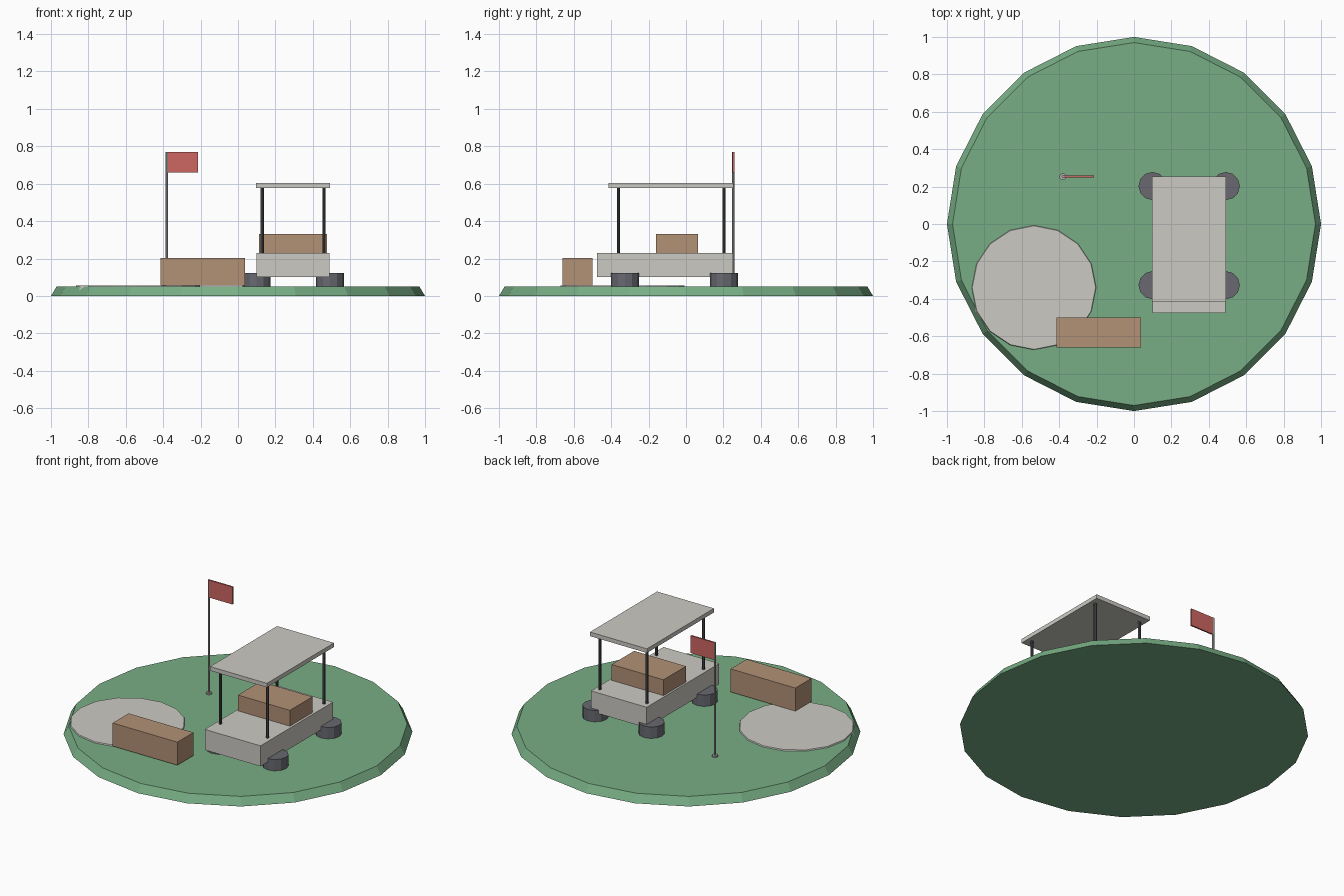
import bpy
import math

cube = bpy.data.objects.get("Cube")
if cube:
    bpy.data.objects.remove(cube, do_unlink=True)


def material(name, r, g, b):
    """Flat material from display values out of 255."""
    rgb = [(((c / 255) + 0.055) / 1.055) ** 2.4 for c in (r, g, b)]
    mat = bpy.data.materials.new(name)
    mat.use_nodes = True
    mat.diffuse_color = (*rgb, 1)
    mat.node_tree.nodes["Principled BSDF"].inputs["Base Color"].default_value = (*rgb, 1)
    return mat


GRASS = material("grass green", 120, 174, 133)
PALE = material("pale grey", 204, 202, 196)
BROWN = material("tan brown", 178, 145, 118)
DARK = material("dark grey", 104, 105, 112)
POST = material("charcoal", 75, 77, 82)
METAL = material("pole grey", 175, 175, 173)
RED = material("flag red", 205, 102, 98)


def finish(name, mat):
    obj = bpy.context.object
    obj.name = name
    obj.data.materials.append(mat)
    return obj


def box(name, mat, x, y, z):
    """Box from (low, high) pairs on each axis."""
    spans = (x, y, z)
    bpy.ops.mesh.primitive_cube_add(size=1, location=[sum(s) / 2 for s in spans])
    obj = finish(name, mat)
    for v in obj.data.vertices:
        v.co = [c * (s[1] - s[0]) for c, s in zip(v.co, spans)]
    return obj


def drum(name, mat, sides, x, y, z, bottom, top):
    """Upright cylinder or tapered disc between two heights."""
    bpy.ops.mesh.primitive_cone_add(
        vertices=sides, radius1=bottom, radius2=top, depth=z[1] - z[0],
        location=(x, y, sum(z) / 2))
    return finish(name, mat)


# Ground and sand patch
drum("green_base", GRASS, 20, 0, 0, (0, 0.05), 1, 0.97)
drum("sand_patch", PALE, 16, -0.535, -0.34, (0.017, 0.057), 0.345, 0.33)

# Bench on the sand edge
box("bench", BROWN, (-0.415, 0.038), (-0.66, -0.50), (0.057, 0.203))

# Cart body, seat and canopy
box("cart_body", PALE, (0.10, 0.49), (-0.475, 0.25), (0.10, 0.23))
box("cart_seat", BROWN, (0.112, 0.475), (-0.16, 0.065), (0.23, 0.33))
box("cart_roof", PALE, (0.095, 0.493), (-0.415, 0.255), (0.577, 0.603))

# Wheels and canopy posts
for side, sx in (("left", 1), ("right", -1)):
    for end, sy in (("back", 1), ("front", -1)):
        drum(f"wheel_{end}_{side}", DARK, 12,
             0.295 + sx * 0.196, -0.062 + sy * 0.265, (0.05, 0.122), 0.075, 0.075)
        drum(f"roof_post_{end}_{side}", POST, 8,
             0.295 + sx * 0.165, -0.079 + sy * 0.282, (0.23, 0.577), 0.009, 0.009)

# Flag, pole and cup
drum("flag_cup", METAL, 10, -0.38, 0.253, (0.04, 0.06), 0.018, 0.018)
drum("flag_pole", METAL, 8, -0.38, 0.253, (0.05, 0.77), 0.007, 0.007)
box("flag", RED, (-0.377, -0.213), (0.248, 0.258), (0.66, 0.77))
